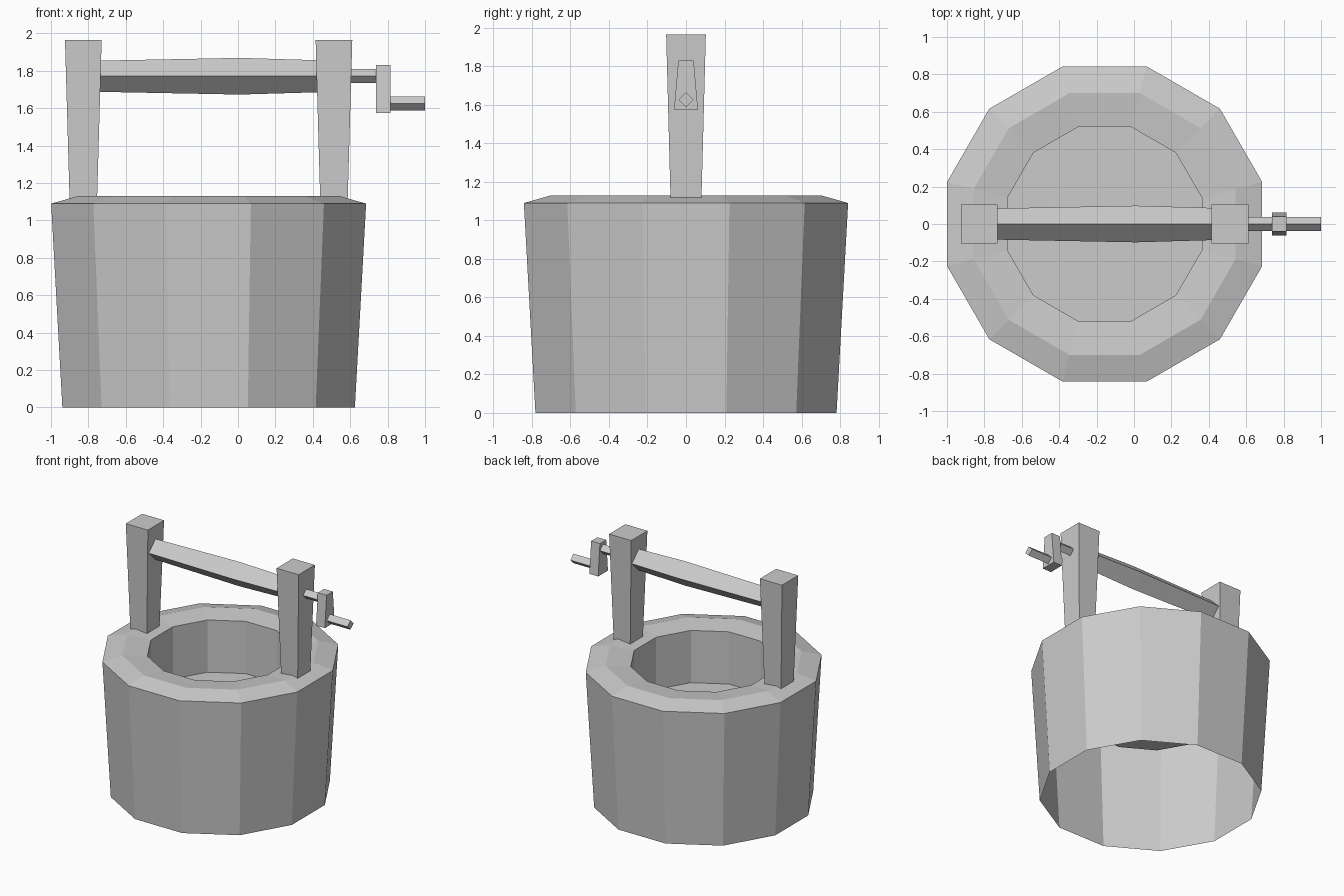
import bpy, bmesh
from math import cos, sin, radians

if "Cube" in bpy.data.objects:
    bpy.data.objects.remove(bpy.data.objects["Cube"], do_unlink=True)

stone = bpy.data.materials.new("light_grey")
stone.use_nodes = True
stone.diffuse_color = (0.6, 0.6, 0.6, 1)
stone.node_tree.nodes["Principled BSDF"].inputs["Base Color"].default_value = (0.6, 0.6, 0.6, 1)

CX = -0.157  # axis of the well
SIDES = 12


def loft(name, rings, cap_start=True, cap_end=True):
    """Skin a list of equal point rings into one flat-shaded object."""
    bm = bmesh.new()
    rows = [[bm.verts.new(p) for p in ring] for ring in rings]
    n = len(rows[0])
    for a, b in zip(rows, rows[1:]):
        for i in range(n):
            j = (i + 1) % n
            bm.faces.new((a[i], a[j], b[j], b[i]))
    if cap_start:
        bm.faces.new(rows[0][::-1])
    if cap_end:
        bm.faces.new(rows[-1])
    if cap_start and cap_end:
        bmesh.ops.recalc_face_normals(bm, faces=bm.faces)
    mesh = bpy.data.meshes.new(name)
    bm.to_mesh(mesh)
    bm.free()
    mesh.materials.append(stone)
    obj = bpy.data.objects.new(name, mesh)
    bpy.context.collection.objects.link(obj)
    return obj


def wall_ring(apothem, z):
    r = apothem / cos(radians(180 / SIDES))
    angles = [radians((k + 0.5) * 360 / SIDES) for k in range(SIDES)]
    return [(CX + r * cos(a), r * sin(a), z) for a in angles]


def rect(cx, hx, hy, z):
    return [(cx + sx * hx, sy * hy, z) for sx, sy in ((-1, -1), (1, -1), (1, 1), (-1, 1))]


def diamond(x, r, z):
    return [(x, r, z), (x, 0, z + r), (x, -r, z), (x, 0, z - r)]


# Well shell: outer wall, ridged rim, inner wall and floor, open underneath
profile = [(0.782, 0), (0.842, 1.09), (0.70, 1.13), (0.52, 1.11), (0.52, 0.69)]
loft("well_wall", [wall_ring(a, z) for a, z in profile], cap_start=False)

# Two posts that widen towards the top
for name, side in (("left_post", 1), ("right_post", -1)):
    x = CX + side * 0.67
    loft(name, [rect(x, 0.072, 0.079, 1.06), rect(x, 0.098, 0.103, 1.965)])

# Winding beam, thickest in the middle
loft("beam", [diamond(x, r, 1.771) for x, r in ((-0.76, 0.083), (0.01, 0.098), (0.45, 0.085))])

# Crank: axle, tapered arm and handle
loft("crank_axle", [diamond(x, 0.038, 1.772) for x in (0.56, 0.76)])
loft("crank_arm", [rect(0.776, 0.039, 0.062, 1.575), rect(0.776, 0.039, 0.04, 1.83)])
loft("crank_handle", [diamond(x, 0.038, 1.626) for x in (0.79, 1.0)])
